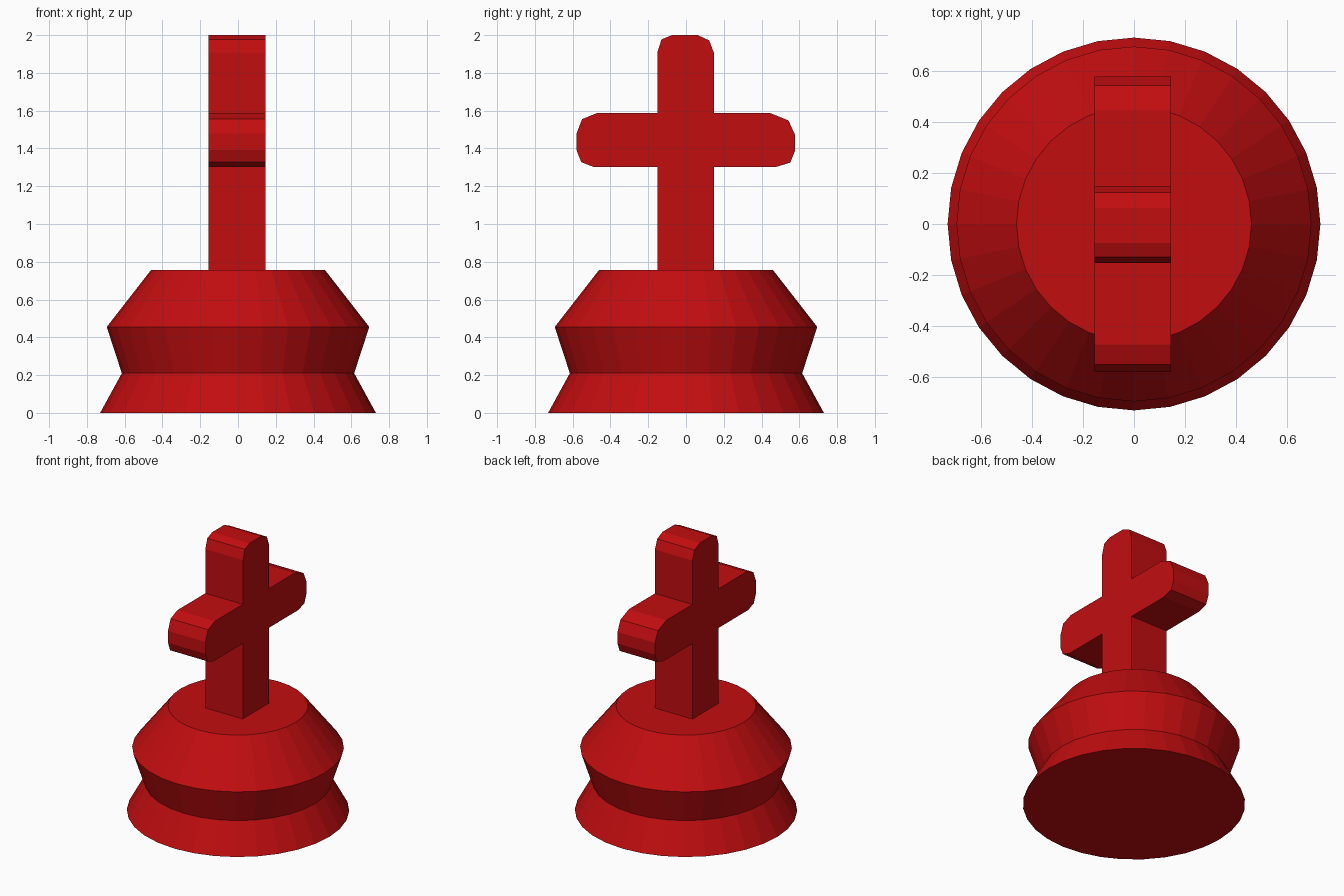
import bpy, bmesh, math

if "Cube" in bpy.data.objects:
    bpy.data.objects.remove(bpy.data.objects["Cube"])

red = bpy.data.materials.new("deep red")
red.diffuse_color = (0.54, 0.004, 0.005, 1)
red.use_nodes = True
red.node_tree.nodes["Principled BSDF"].inputs["Base Color"].default_value = red.diffuse_color


def finish(name, bm):
    bmesh.ops.recalc_face_normals(bm, faces=bm.faces[:])
    mesh = bpy.data.meshes.new(name)
    bm.to_mesh(mesh)
    bm.free()
    mesh.materials.append(red)
    obj = bpy.data.objects.new(name, mesh)
    bpy.context.collection.objects.link(obj)
    return obj


# Round stepped base: stacked rings of 32 sides, capped at both ends
SIDES = 32
profile = [(0.73, 0), (0.615, 0.21), (0.695, 0.455), (0.46, 0.757)]
bm = bmesh.new()
rings = [[bm.verts.new((r * math.cos(2 * math.pi * i / SIDES),
                        r * math.sin(2 * math.pi * i / SIDES), z))
          for i in range(SIDES)] for r, z in profile]
for low, high in zip(rings, rings[1:]):
    for i in range(SIDES):
        j = (i + 1) % SIDES
        bm.faces.new((low[i], low[j], high[j], high[i]))
bm.faces.new(rings[0][::-1])
bm.faces.new(rings[-1])
finish("base", bm)

# Cross: side outline (y, z) extruded along x, slightly uneven chamfered tips
right = [(0.148, 0.757), (0.148, 1.303), (0.48, 1.303), (0.552, 1.325),
         (0.577, 1.388), (0.577, 1.472), (0.543, 1.548), (0.447, 1.587),
         (0.148, 1.587), (0.148, 1.905), (0.123, 1.972), (0.062, 2.0)]
left = [(-0.075, 2.0), (-0.13, 1.977), (-0.152, 1.907), (-0.152, 1.587),
        (-0.472, 1.587), (-0.55, 1.555), (-0.58, 1.478), (-0.58, 1.392),
        (-0.555, 1.328), (-0.492, 1.303), (-0.152, 1.303), (-0.152, 0.757)]
bm = bmesh.new()
face = bm.faces.new([bm.verts.new((-0.155, y, z)) for y, z in right + left])
solid = bmesh.ops.extrude_face_region(bm, geom=[face])
moved = [g for g in solid["geom"] if isinstance(g, bmesh.types.BMVert)]
bmesh.ops.translate(bm, verts=moved, vec=(0.3, 0, 0))
finish("cross", bm)
